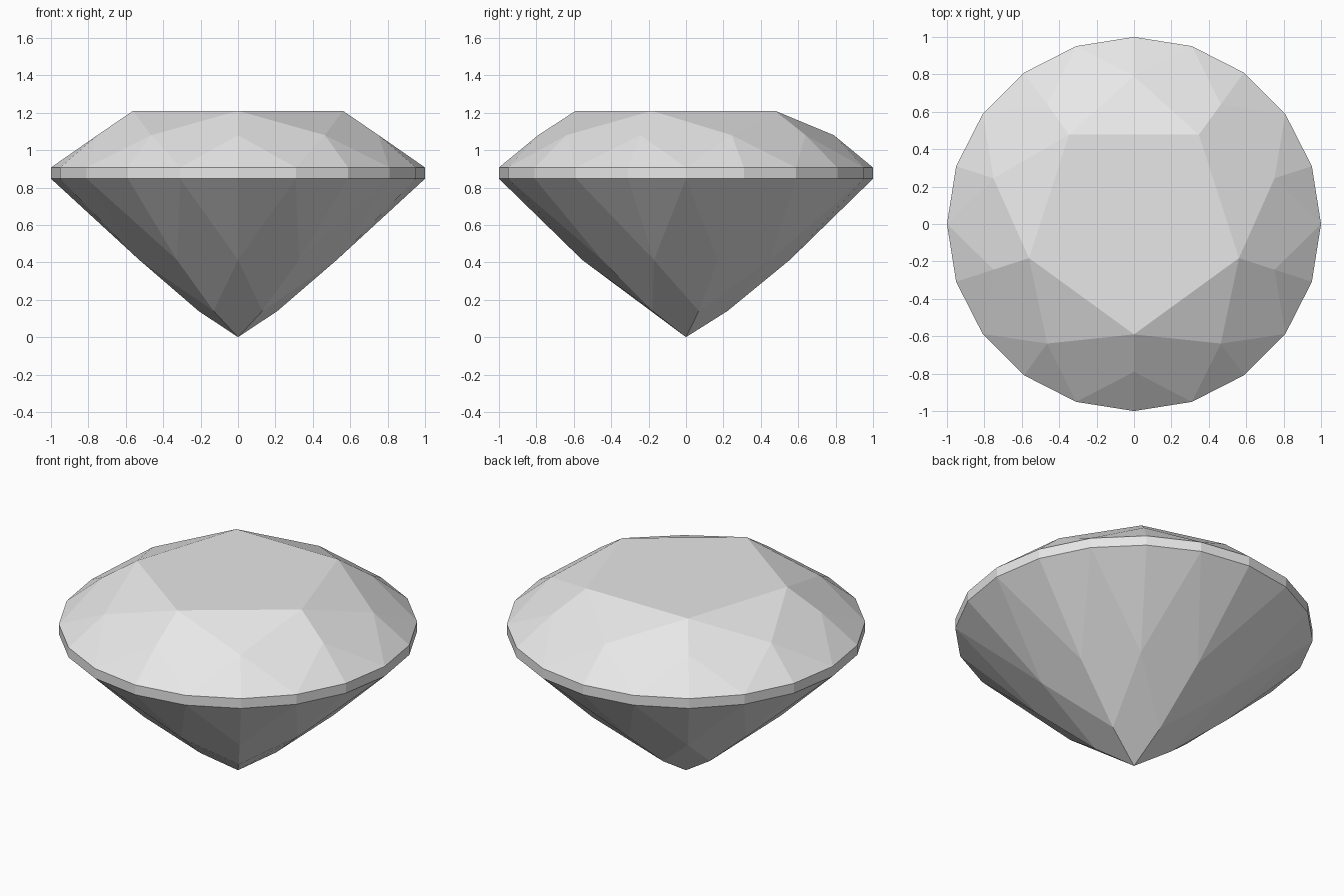
import bpy, bmesh
from math import cos, sin, radians

if "Cube" in bpy.data.objects:
    bpy.data.objects.remove(bpy.data.objects["Cube"], do_unlink=True)

stone = bpy.data.materials.new("pale grey stone")
stone.use_nodes = True
stone.diffuse_color = (0.8, 0.8, 0.8, 1)
stone.node_tree.nodes["Principled BSDF"].inputs["Base Color"].default_value = (0.8, 0.8, 0.8, 1)

bm = bmesh.new()


def ring(count, radius, z, start=-90):
    """Evenly spaced vertices, counter-clockwise from the start angle."""
    step = radians(360 / count)
    a = radians(start)
    return [bm.verts.new((radius * cos(a + i * step), radius * sin(a + i * step), z))
            for i in range(count)]


def facets(inner, middle, girdle, shift):
    """Five-fold kites, stars and girdle triangles between three rings."""
    for k in range(5):
        m = 2 * k + shift
        mid = middle[m % 10]
        corner = inner[k]
        for side in (-1, 1):
            bm.faces.new((corner, mid, girdle[(2 * m + side) % 20], middle[(m + side) % 10]))
    for m in range(10):
        for side in (0, 1):
            g = 2 * m - 1 + side
            bm.faces.new((middle[m], girdle[g % 20], girdle[(g + 1) % 20]))


# Girdle band
girdle_top = ring(20, 1.0, 0.907)
girdle_low = ring(20, 1.0, 0.847)
for i in range(20):
    j = (i + 1) % 20
    bm.faces.new((girdle_low[i], girdle_low[j], girdle_top[j], girdle_top[i]))

# Crown with a five-sided table and star facets
table = ring(5, 0.59, 1.21)
crown = ring(10, 0.79, 1.08)
bm.faces.new(table)
facets(table, crown, girdle_top, 0)
for k in range(5):
    bm.faces.new((table[k], crown[2 * k + 1], table[(k + 1) % 5]))

# Pavilion running down to the pointed culet
tip = bm.verts.new((0, 0, 0))
lower = ring(5, 0.222, 0.14, -54)
pavilion = ring(10, 0.555, 0.413)
facets(lower, pavilion, girdle_low, 1)
for k in range(5):
    bm.faces.new((tip, lower[k], pavilion[(2 * k + 2) % 10], lower[(k + 1) % 5]))

bmesh.ops.recalc_face_normals(bm, faces=bm.faces[:])
mesh = bpy.data.meshes.new("cut_gemstone")
bm.to_mesh(mesh)
bm.free()
mesh.materials.append(stone)
gem = bpy.data.objects.new("cut_gemstone", mesh)
bpy.context.collection.objects.link(gem)
